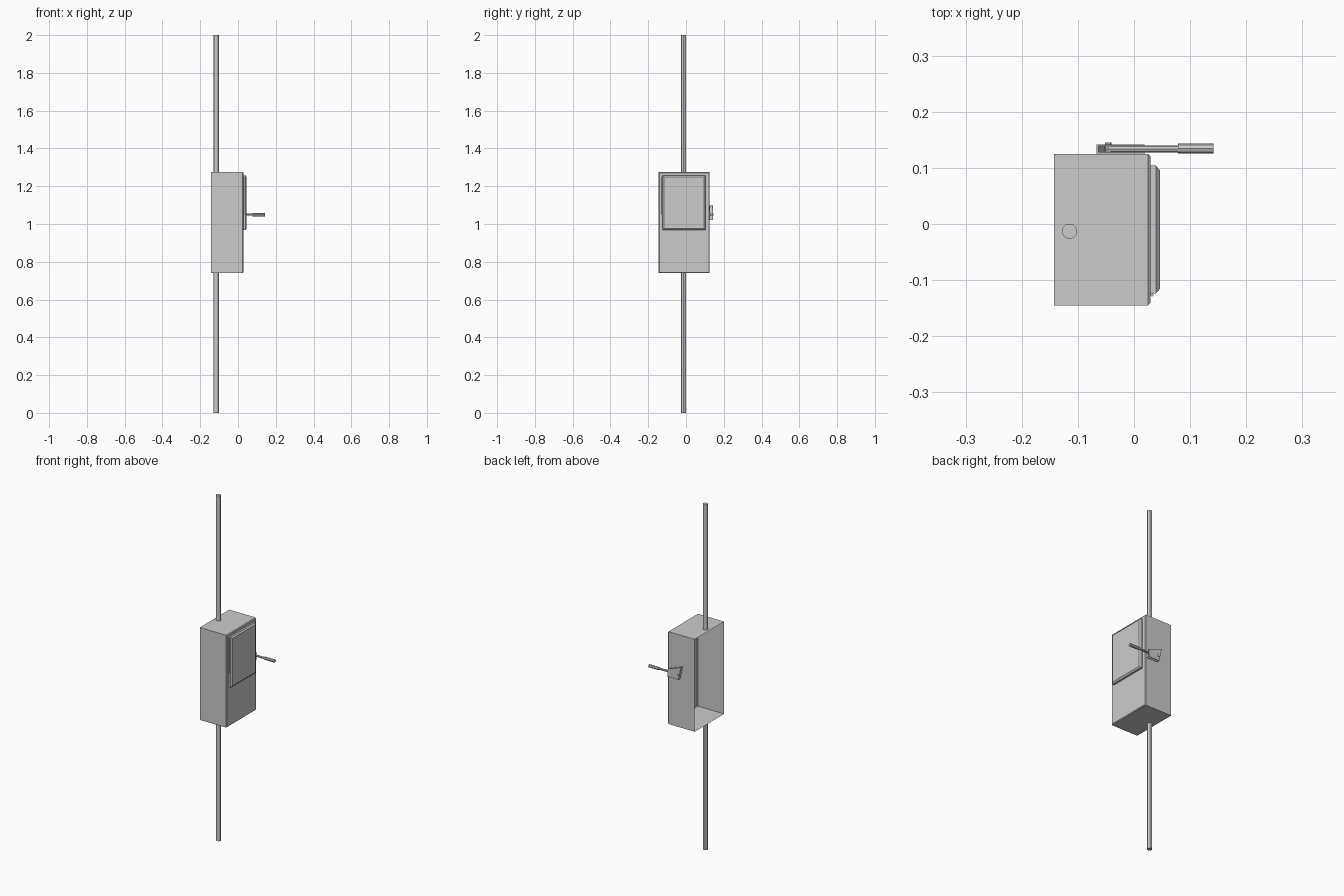
import bpy, bmesh
from mathutils import Vector

if "Cube" in bpy.data.objects:
    bpy.data.objects.remove(bpy.data.objects["Cube"])


def finish(name, bm, smooth=False, recalc=True):
    if recalc:
        bmesh.ops.recalc_face_normals(bm, faces=bm.faces)
    me = bpy.data.meshes.new(name)
    bm.to_mesh(me)
    bm.free()
    ob = bpy.data.objects.new(name, me)
    bpy.context.collection.objects.link(ob)
    if smooth:
        bpy.ops.object.select_all(action='DESELECT')
        ob.select_set(True)
        bpy.context.view_layer.objects.active = ob
        bpy.ops.object.shade_smooth_by_angle()
    return ob


def rect_loft(name, y0, y1, z0, z1, steps):
    """Stack rectangles along x; steps are (x, inset). The back stays open."""
    bm = bmesh.new()
    prev = None
    for x, i in steps:
        ring = [bm.verts.new((x, y, z)) for y, z in
                ((y0 + i, z0 + i), (y1 - i, z0 + i), (y1 - i, z1 - i), (y0 + i, z1 - i))]
        if prev:
            for k in range(4):
                n = (k + 1) % 4
                bm.faces.new((prev[k], prev[n], ring[n], ring[k]))
        prev = ring
    bm.faces.new(prev)
    return finish(name, bm, recalc=False)


def rod(name, a, b, r, sides=12, smooth=True):
    a, b = Vector(a), Vector(b)
    bm = bmesh.new()
    bmesh.ops.create_cone(bm, cap_ends=True, segments=sides, radius1=r, radius2=r,
                          depth=(b - a).length)
    q = Vector((0, 0, 1)).rotation_difference(b - a)
    for v in bm.verts:
        v.co = q @ v.co + (a + b) / 2
    return finish(name, bm, smooth)


def plate(name, pts, y0, y1):
    """Extrude an x-z outline along y."""
    bm = bmesh.new()
    f = bm.faces.new([bm.verts.new((x, y0, z)) for x, z in pts])
    new = bmesh.ops.extrude_face_region(bm, geom=[f])['geom']
    bmesh.ops.translate(bm, vec=(0, y1 - y0, 0),
                        verts=[v for v in new if isinstance(v, bmesh.types.BMVert)])
    return finish(name, bm)


# Switch box: a shell open at the back, with a chamfered front edge
rect_loft("switch_box", -0.145, 0.125, 0.74, 1.275,
          [(-0.143, 0), (0.025, 0), (0.029, 0.004)])

# Raised door panel and its hinge
rect_loft("door_panel", -0.124, 0.104, 0.967, 1.258,
          [(0.029, 0), (0.039, 0), (0.046, 0.008)])
rod("door_hinge", (0.032, -0.126, 1.05), (0.032, -0.126, 1.25), 0.003, 8)

# Conduit above and below the box
for name, z0, z1 in (("upper_conduit", 1.275, 2.0), ("lower_conduit", 0.0, 0.74)):
    rod(name, (-0.115, -0.013, z0), (-0.115, -0.013, z1), 0.0135)

# Lever bracket: two side plates joined by a slanted web
side = [(0.019, 1.022), (0.019, 1.067), (-0.067, 1.098), (-0.05, 1.022)]
web = [(-0.05, 1.022), (-0.067, 1.098), (-0.063, 1.097), (-0.046, 1.022)]
plate("bracket_inner_plate", side, 0.125, 0.128)
plate("bracket_outer_plate", side, 0.139, 0.142)
plate("bracket_web", web, 0.128, 0.139)
rod("lever_pivot", (-0.046, 0.125, 1.05), (-0.046, 0.145, 1.05), 0.006, 8)

# Lever and grip
rod("lever_bar", (-0.05, 0.1335, 1.05), (0.08, 0.1335, 1.05), 0.006, 8)
rod("lever_grip", (0.078, 0.1345, 1.05), (0.142, 0.1345, 1.05), 0.009, 8)
